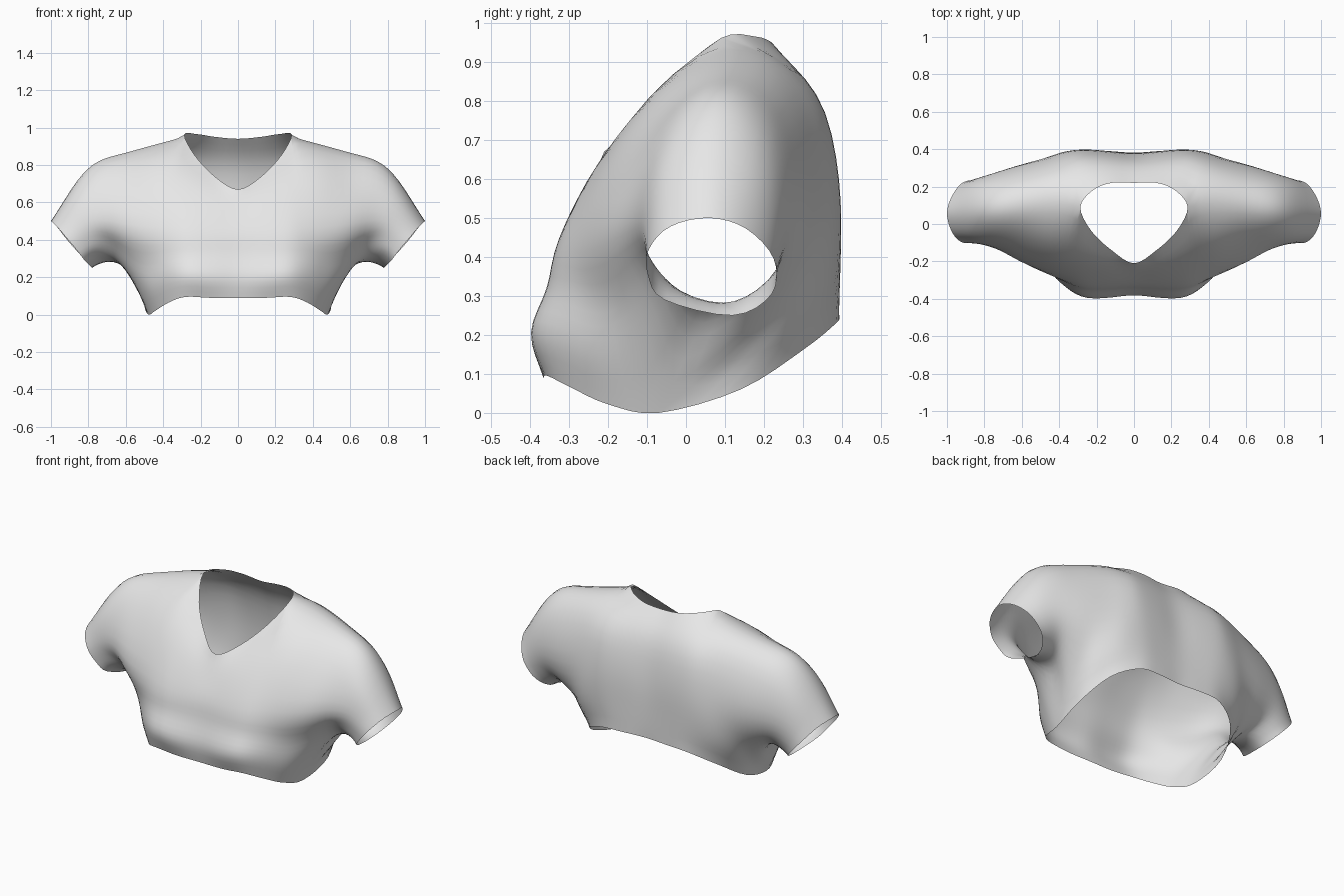
import bpy
import bmesh
from mathutils import Vector

cube = bpy.data.objects.get("Cube")
if cube:
    bpy.data.objects.remove(cube)

STEPS = 4          # subdivisions between guide points
NECK, SIDE = 3, 5  # stations where the neckline ends and where the side seam starts

# Seams shared by both panels: shoulder and underarm, from the body to the cuff
shoulder = [(.287, .09, .962), (.42, .115, .922), (.6, .095, .872), (.75, .08, .828),
            (.86, .07, .725), (1, .06, .5)]
underarm = [(.48, -.07, 0), (.58, .04, .23), (.68, .1, .28), (.78, .12, .25)]

# Front guides from hem to neckline, each running from the centre to the cuff
front = [
    [(0, -.365, .09), (.15, -.365, .09), (.28, -.355, .095), (.37, -.295, .065),
     (.44, -.2, .022)] + underarm,
    [(0, -.382, .2), (.15, -.4, .2), (.28, -.395, .21), (.39, -.32, .19),
     (.475, -.225, .15), (.545, -.13, .19), (.66, -.03, .31), (.76, -.05, .33), (.82, -.055, .29)],
    [(0, -.347, .32), (.15, -.355, .32), (.28, -.35, .32), (.39, -.3, .31),
     (.48, -.23, .29), (.57, -.16, .31), (.68, -.1, .39), (.78, -.095, .4), (.87, -.098, .355)],
    [(0, -.325, .44), (.15, -.33, .44), (.27, -.325, .45), (.36, -.3, .46),
     (.46, -.27, .46), (.6, -.215, .48), (.72, -.145, .5), (.82, -.11, .49), (.925, -.095, .42)],
    [(0, -.26, .57), (.14, -.24, .62), (.25, -.195, .69), (.34, -.15, .75),
     (.45, -.11, .785), (.6, -.075, .75), (.74, -.06, .72), (.86, -.06, .63), (.975, -.04, .478)],
    [(0, -.21, .67), (.12, -.14, .735), (.23, -.035, .85)] + shoulder,
]

# Back guides in the same order
back = [
    [(0, .38, .24), (.14, .39, .24), (.28, .385, .23), (.42, .305, .165),
     (.495, .14, .06)] + underarm,
    [(0, .38, .38), (.14, .39, .38), (.27, .397, .38), (.41, .37, .34),
     (.51, .3, .28), (.575, .215, .26), (.68, .21, .33), (.76, .22, .34), (.83, .22, .305)],
    [(0, .37, .58), (.14, .385, .6), (.28, .395, .6), (.38, .38, .58),
     (.48, .355, .54), (.62, .32, .5), (.74, .28, .49), (.83, .25, .46), (.91, .225, .395)],
    [(0, .325, .8), (.14, .335, .81), (.27, .34, .82), (.35, .315, .84),
     (.46, .285, .825), (.61, .25, .785), (.75, .225, .73), (.86, .2, .63), (.97, .155, .472)],
    [(0, .22, .94), (.12, .22, .95), (.22, .18, .965)] + shoulder,
]


def spline(points, before=None, after=None):
    """Smooth curve through the points, with optional neighbours past its ends."""
    p = [Vector(q) for q in points]
    p = [before or 2 * p[0] - p[1]] + p + [after or 2 * p[-1] - p[-2]]
    out = []
    for a, b, c, d in zip(p, p[1:], p[2:], p[3:]):
        for k in range(STEPS):
            t = k / STEPS
            out.append(b + (c - a) * t / 2 + (a - 2.5 * b + 2 * c - d / 2) * t ** 2
                       + (1.5 * (b - c) + (d - a) / 2) * t ** 3)
    return out + [p[-2]]


def guide(half):
    """Mirror a guide across the centre and curve it."""
    return spline([(-x, y, z) for x, y, z in half[:0:-1]] + half)


def edge_guide(half, other, corner):
    """Guide that rounds into the other panel's edge at the corner, then follows the seam."""
    x, y, z = other[corner - 1]
    opening = half[:corner + 1]
    middle = spline([(-a, b, c) for a, b, c in opening[:0:-1]] + opening,
                    Vector((-x, y, z)), Vector((x, y, z)))
    seam = spline(half[corner:])
    mirrored = [Vector((-p.x, p.y, p.z)) for p in seam[:0:-1]]
    return mirrored + middle + seam[1:]


def panel_columns(rows, others):
    hem = edge_guide(rows[0], others[0], SIDE)
    neckline = edge_guide(rows[-1], others[-1], NECK)
    return list(zip(hem, *map(guide, rows[1:-1]), neckline))


def joined(a, b):
    return (a - b).length < .0001


def add_panel(bm, columns, others, outward):
    grid = []
    for col, other in zip(columns, others):
        # Follow the other panel across a seam so that it stays rounded
        low = other[1] if joined(col[0], other[0]) else None
        high = other[-2] if joined(col[-1], other[-1]) else None
        grid.append([bm.verts.new(p) for p in spline(col, low, high)])
    for left, right in zip(grid, grid[1:]):
        for i in range(len(left) - 1):
            quad = [left[i], right[i], right[i + 1], left[i + 1]]
            bm.faces.new(quad if outward else quad[::-1])


# Sew the two panels into one open shell
bm = bmesh.new()
front_columns, back_columns = panel_columns(front, back), panel_columns(back, front)
add_panel(bm, front_columns, back_columns, True)
add_panel(bm, back_columns, front_columns, False)
bmesh.ops.remove_doubles(bm, verts=bm.verts, dist=.0005)

# Relax the cloth, leaving the neck, hem and cuff edges in place
inner = [v for v in bm.verts if not v.is_boundary]
for _ in range(5):
    bmesh.ops.smooth_vert(bm, verts=inner, factor=.4,
                          use_axis_x=True, use_axis_y=True, use_axis_z=True)
mesh = bpy.data.meshes.new("cropped_shirt")
bm.to_mesh(mesh)
bm.free()
shirt = bpy.data.objects.new("cropped_shirt", mesh)
bpy.context.collection.objects.link(shirt)

# Plain light cloth
cloth = bpy.data.materials.new("light_grey_cloth")
cloth.use_nodes = True
colour = (.8, .8, .8, 1)
cloth.diffuse_color = colour
cloth.node_tree.nodes["Principled BSDF"].inputs["Base Color"].default_value = colour
mesh.materials.append(cloth)

bpy.context.view_layer.objects.active = shirt
shirt.select_set(True)
bpy.ops.object.shade_smooth_by_angle(angle=1.2)
